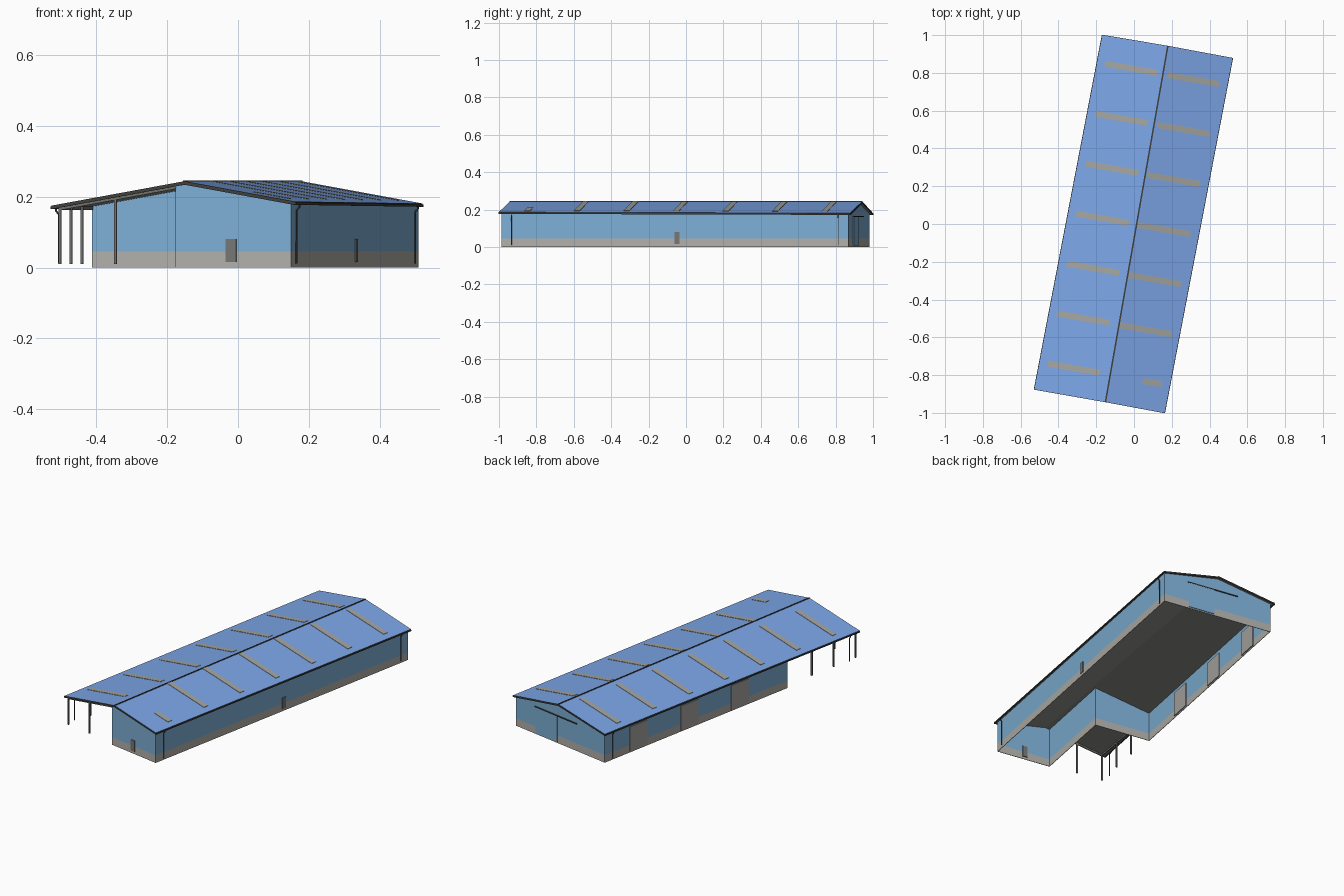
import bpy, bmesh
from mathutils import Vector

if "Cube" in bpy.data.objects:
    bpy.data.objects.remove(bpy.data.objects["Cube"])


def material(name, *rgb):
    m = bpy.data.materials.new(name)
    m.use_nodes = True
    m.diffuse_color = (*rgb, 1)
    m.node_tree.nodes["Principled BSDF"].inputs["Base Color"].default_value = (*rgb, 1)
    return m


WALL = material("wall blue", 0.205, 0.43, 0.67)
BASE = material("plinth grey", 0.44, 0.43, 0.40)
ROOF = material("roof blue", 0.20, 0.38, 0.80)
UNDER = material("roof underside grey", 0.28, 0.28, 0.27)
TRIM = material("dark trim", 0.05, 0.05, 0.048)
SKYLIGHT = material("skylight grey", 0.37, 0.37, 0.35)
DOOR = material("door grey", 0.18, 0.18, 0.17)
GATE = material("gate grey", 0.40, 0.39, 0.37)
POST = material("post grey", 0.16, 0.16, 0.155)

UP = Vector((0, 0, 1))
RIDGE_Z, PITCH, THICK, BAND = 0.244, 0.181, 0.007, 0.045
# Plan lines of the ridge and the eaves, each front to back
RIDGE = Vector((-0.151, -0.942)), Vector((0.179, 0.942))
EAVE_L = Vector((-0.527, -0.876)), Vector((-0.167, 1.0))
EAVE_R = Vector((0.161, -1.0)), Vector((0.521, 0.878))
AXIS = (RIDGE[1] - RIDGE[0]).normalized()
ACROSS = Vector((AXIS.y, -AXIS.x))


def ridge_offset(p):
    return (Vector(p[:2]) - RIDGE[0]).dot(ACROSS)


def on_roof(p, lift=0):
    return Vector((p[0], p[1], RIDGE_Z - PITCH * abs(ridge_offset(p)) + lift))


def build(name, bm, mats):
    me = bpy.data.meshes.new(name)
    bm.to_mesh(me)
    bm.free()
    for m in mats:
        me.materials.append(m)
    ob = bpy.data.objects.new(name, me)
    bpy.context.collection.objects.link(ob)
    return ob


def prism(name, low, high, *mats):
    """Solid between two matching outlines; mats are top, underside, edges."""
    bm = bmesh.new()
    a, b = [[bm.verts.new(p) for p in ring] for ring in (low, high)]
    n = len(a)
    bm.faces.new(a[::-1])
    bm.faces.new(b)
    for i in range(n):
        j = (i + 1) % n
        bm.faces.new((a[i], a[j], b[j], b[i]))
    bmesh.ops.recalc_face_normals(bm, faces=bm.faces)
    if len(mats) == 3:
        bm.normal_update()
        for f in bm.faces:
            f.material_index = 0 if f.normal.z > 0.5 else 1 if f.normal.z < -0.5 else 2
    return build(name, bm, mats)


def beam(name, p, q, w, h, mat):
    """Rectangular bar from p to q."""
    p, q = Vector(p), Vector(q)
    d = (q - p).normalized()
    side = d.cross(UP if abs(d.z) < 0.9 else Vector((*ACROSS, 0))).normalized()
    top = side.cross(d)
    rect = [side * sx * w / 2 + top * sy * h / 2
            for sx, sy in ((-1, -1), (1, -1), (1, 1), (-1, 1))]
    return prism(name, [p + r for r in rect], [q + r for r in rect], mat)


def wall_box(name, p, q, t0, t1, z0, z1, mat, back=-0.008, front=0.004):
    """Panel set into the wall p-q between fractions t0 and t1."""
    p, q = Vector((*p, 0)), Vector((*q, 0))
    out = (q - p).cross(UP).normalized()
    ring = [p.lerp(q, t0) + out * back, p.lerp(q, t1) + out * back,
            p.lerp(q, t1) + out * front, p.lerp(q, t0) + out * front]
    return prism(name, [r + UP * z0 for r in ring], [r + UP * z1 for r in ring], mat)


def pipe(name, points, radius):
    cu = bpy.data.curves.new(name, "CURVE")
    cu.dimensions = "3D"
    cu.bevel_depth, cu.bevel_resolution, cu.use_fill_caps = radius, 1, True
    sp = cu.splines.new("POLY")
    sp.points.add(len(points) - 1)
    for s, p in zip(sp.points, points):
        s.co = (*p, 1)
    cu.materials.append(TRIM)
    ob = bpy.data.objects.new(name, cu)
    bpy.context.collection.objects.link(ob)


# Walls: L-shaped plan with a plinth band below the cladding
A, B = (-0.176, -0.931), (0.15, -0.987)
C, D = (0.51, 0.868), (-0.153, 0.981)
E, F = (-0.413, -0.363), (-0.078, -0.42)
plan = [A, B, C, D, E, F]
bm = bmesh.new()
for p, q in zip(plan, plan[1:] + plan[:1]):
    tops = [on_roof(q, -THICK), on_roof(p, -THICK)]
    dp, dq = ridge_offset(p), ridge_offset(q)
    if dp * dq < 0:
        tops.insert(1, on_roof(Vector(p).lerp(Vector(q), dp / (dp - dq)), -THICK))
    for idx, ring in enumerate((
            [(*p, BAND), (*q, BAND), *tops],
            [(*p, 0), (*q, 0), (*q, BAND), (*p, BAND)])):
        bm.faces.new([bm.verts.new(v) for v in ring]).material_index = idx
bmesh.ops.remove_doubles(bm, verts=bm.verts, dist=0.0001)
walls = build("walls", bm, (WALL, BASE))
solid = walls.modifiers.new("thickness", "SOLIDIFY")
solid.thickness, solid.offset = 0.004, -1

# Roof slopes, skylights, gutters, verge trims
for side, eave, sign in (("right", EAVE_R, -1), ("left", EAVE_L, 1)):
    outline = [RIDGE[0], RIDGE[1], eave[1], eave[0]]
    prism(f"roof_{side}", [on_roof(p, -THICK) for p in outline],
          [on_roof(p) for p in outline], ROOF, UNDER, TRIM)
    for i in range(7):
        start = eave[0].lerp(eave[1], 0.077 + 0.141 * i)
        reach = 0.145 if side == "right" and i == 0 else 0.324
        inward = ACROSS * sign
        half = AXIS * 0.016
        ring = [start + inward * a + half * s
                for a, s in ((0.042, -1), (reach, -1), (reach, 1), (0.042, 1))]
        prism(f"skylight_{side}_{i + 1}", [on_roof(p, -0.002) for p in ring],
              [on_roof(p, 0.002) for p in ring], SKYLIGHT)
    beam(f"gutter_{side}", on_roof(eave[0], -0.006), on_roof(eave[1], -0.006),
         0.007, 0.007, TRIM)
    for end, k in (("front", 0), ("back", 1)):
        beam(f"verge_{end}_{side}", on_roof(RIDGE[k], -0.0055),
             on_roof(eave[k], -0.0055), 0.003, 0.009, TRIM)
    # Downpipes swing from the gutter back to the wall
    for end, v in (("front", 0.035), ("back", 0.965)):
        top = on_roof(eave[0].lerp(eave[1], v), -0.009)
        foot = top + Vector((*ACROSS, 0)) * sign * 0.008
        pipe(f"downpipe_{end}_{side}",
             [top, top - UP * 0.006, foot - UP * 0.016, Vector((foot.x, foot.y, 0.012))],
             0.0026)
beam("ridge_cap", on_roof(RIDGE[0]), on_roof(RIDGE[1]), 0.008, 0.004, TRIM)

# Personnel doors
wall_box("front_door", A, B, 0.435, 0.525, 0.015, 0.08, DOOR)
wall_box("side_door", B, C, 0.5, 0.514, 0.015, 0.08, DOOR)

# Loading gates on the left wall
for i, t in enumerate((0.135, 0.415, 0.69)):
    wall_box(f"gate_{i + 1}", D, E, t, t + 0.095, 0.008, 0.152, GATE)

# Sliding door with its rail on the back gable
wall_box("sliding_door", C, D, 0.23, 0.47, 0.008, 0.16, WALL)
for i, t in enumerate((0.23, 0.467)):
    wall_box(f"sliding_door_edge_{i + 1}", C, D, t, t + 0.003, 0.008, 0.16, GATE, 0, 0.0045)
wall_box("sliding_door_rail", C, D, 0.22, 0.69, 0.16, 0.165, TRIM, 0, 0.006)

# Canopy posts and the beams they carry
posts = [(-0.346, -0.9), (-0.503, -0.873), (-0.472, -0.71), (-0.441, -0.55)]
for i, p in enumerate(posts):
    beam(f"canopy_post_{i + 1}", (*p, 0.01), on_roof(p, -THICK), 0.008, 0.008, POST)
for name, p, q in (("canopy_front_beam", A, posts[1]), ("canopy_eave_beam", posts[1], E)):
    beam(name, on_roof(p, -0.012), on_roof(q, -0.012), 0.006, 0.01, POST)
